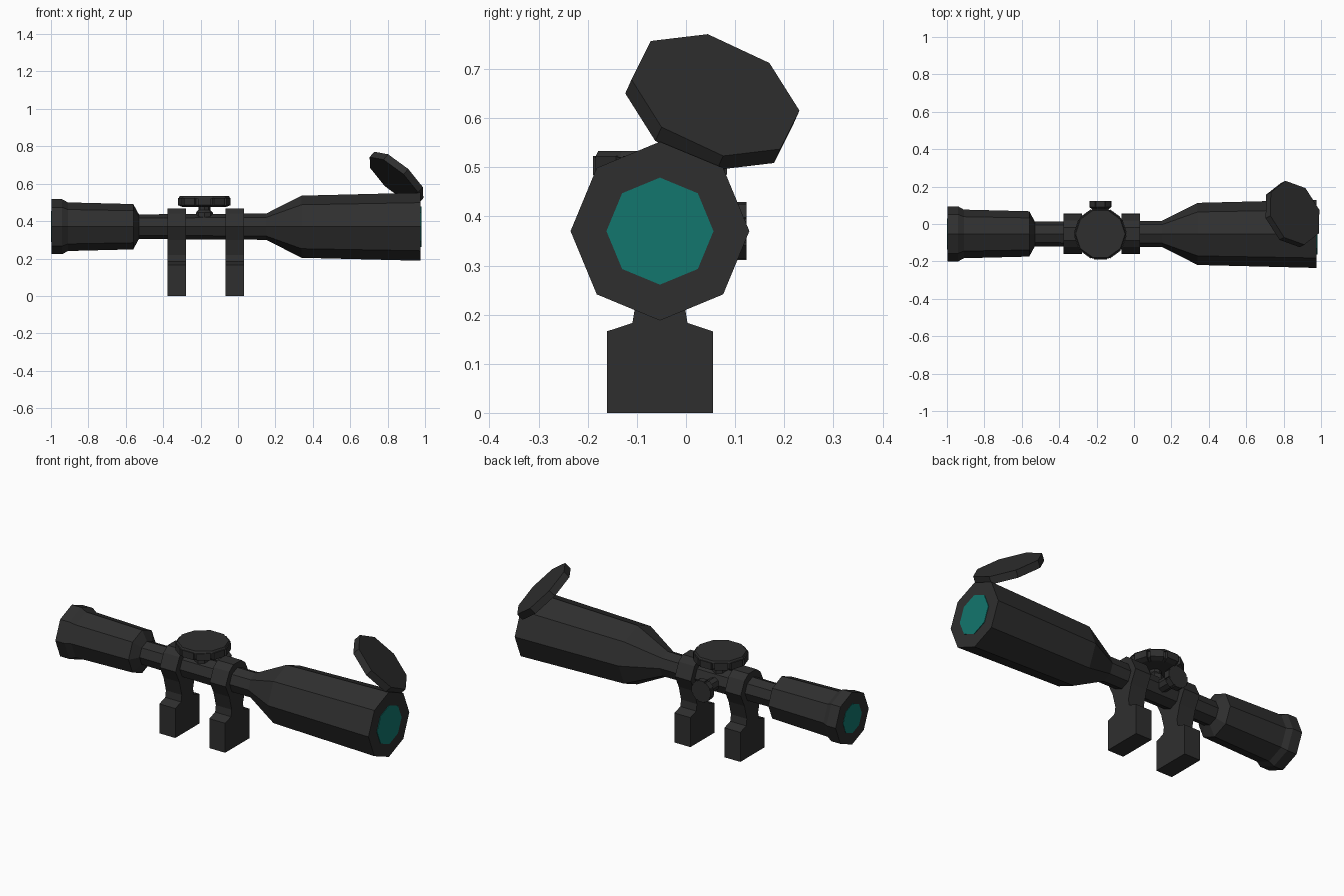
import bpy, bmesh, math
from mathutils import Vector

if "Cube" in bpy.data.objects:
    bpy.data.objects.remove(bpy.data.objects["Cube"])

CY, CZ = -0.053, 0.37          # optical axis of the scope


def material(name, rgb):
    m = bpy.data.materials.new(name)
    m.diffuse_color = (*rgb, 1)
    m.use_nodes = True
    m.node_tree.nodes["Principled BSDF"].inputs["Base Color"].default_value = m.diffuse_color
    return m


BLACK = material("matte black", (0.028, 0.028, 0.028))
GLASS = material("teal glass", (0.006, 0.18, 0.155))


def finish(name, bm, mat):
    bmesh.ops.recalc_face_normals(bm, faces=bm.faces[:])
    me = bpy.data.meshes.new(name)
    bm.to_mesh(me)
    bm.free()
    me.materials.append(mat)
    ob = bpy.data.objects.new(name, me)
    bpy.context.collection.objects.link(ob)
    return ob


def loft(name, origin, axis, u, outline, rings, mat=BLACK):
    """Stack scaled copies of a 2D outline along an axis; rings = (distance, scale)."""
    o, w = Vector(origin), Vector(axis).normalized()
    u = Vector(u).normalized()
    v = w.cross(u)
    bm = bmesh.new()
    loops = [[bm.verts.new(o + w * d + (u * a + v * b) * s) for a, b in outline]
             for d, s in rings]
    n = len(outline)
    for lo, hi in zip(loops, loops[1:]):
        for i in range(n):
            j = (i + 1) % n
            bm.faces.new((lo[i], lo[j], hi[j], hi[i]))
    bm.faces.new(loops[0])
    bm.faces.new(loops[-1])
    return finish(name, bm, mat)


def polygon(n, turn=0.0):
    return [(math.cos(turn + math.tau * i / n), math.sin(turn + math.tau * i / n))
            for i in range(n)]


def notched(n, depth, turn=0.0):
    """Polygon with a small notch cut at each corner."""
    pts = []
    for i in range(n):
        for off, r in ((-0.40, 1), (0.40, 1), (0.44, 1 - depth), (0.56, 1 - depth)):
            a = turn + math.tau * (i + off) / n
            pts.append((r * math.cos(a), r * math.sin(a)))
    return pts


OCT = polygon(8)
X, Y, Z = (1, 0, 0), (0, 1, 0), (0, 0, 1)

# Scope body: eyepiece, tube and objective bell in one profile
loft("scope_body", (0, CY, CZ), X, Z, OCT,
     [(-0.998, 0.147), (-0.94, 0.147), (-0.91, 0.130), (-0.56, 0.121),
      (-0.53, 0.066), (0.15, 0.070), (0.34, 0.166), (0.977, 0.182)])

# Lenses: thin plates on both ends
loft("front_lens", (0.974, CY, CZ), X, Z, OCT, [(0, 0.109), (0.006, 0.109)], GLASS)
loft("rear_lens", (-1.0, CY, CZ), X, Z, OCT, [(0, 0.083), (0.006, 0.083)], GLASS)

# Open flip-up cap, tilted
n = Vector((0.631, 0.317, 0.707)).normalized()
loft("flip_cap", Vector((0.86, 0.06, 0.647)) - n * 0.04, n, (-0.057, -0.132, 0.11),
     OCT, [(0, 0.181), (0.04, 0.181)])

# Mounts: half profile (offset from axis, height), mirrored and extruded
half = [(0.108, 0), (0.108, 0.166), (0.056, 0.183), (0.050, 0.22), (0.071, 0.30),
        (0.105, 0.37), (0.071, 0.441), (0.035, 0.468)]
profile = [(CY + a, z) for a, z in half] + [(CY - a, z) for a, z in reversed(half)]
for name, x0 in (("rear_mount", -0.377), ("front_mount", -0.066)):
    loft(name, (x0, 0, 0), X, Y, profile, [(0, 1), (0.099, 1)])

# Top turret: stem and wide notched dial
loft("turret_stem", (-0.18, CY, 0.40), Z, X, OCT,
     [(0, 0.045), (0.045, 0.045), (0.06, 0.032), (0.09, 0.032)])
loft("turret_dial", (-0.18, CY, 0.475), Z, X, notched(10, 0.10, math.pi / 10),
     [(0, 0.115), (0.010, 0.141), (0.048, 0.141)])
loft("turret_top", (-0.18, CY, 0.52), Z, X, polygon(10), [(0, 0.139), (0.013, 0.132)])

# Side knob
loft("side_knob_stem", (-0.18, CY, CZ), Y, Z, OCT, [(0, 0.034), (0.135, 0.034)])
loft("side_knob", (-0.18, 0.078, CZ), Y, Z, notched(8, 0.08),
     [(0, 0.045), (0.012, 0.062), (0.045, 0.062)])
